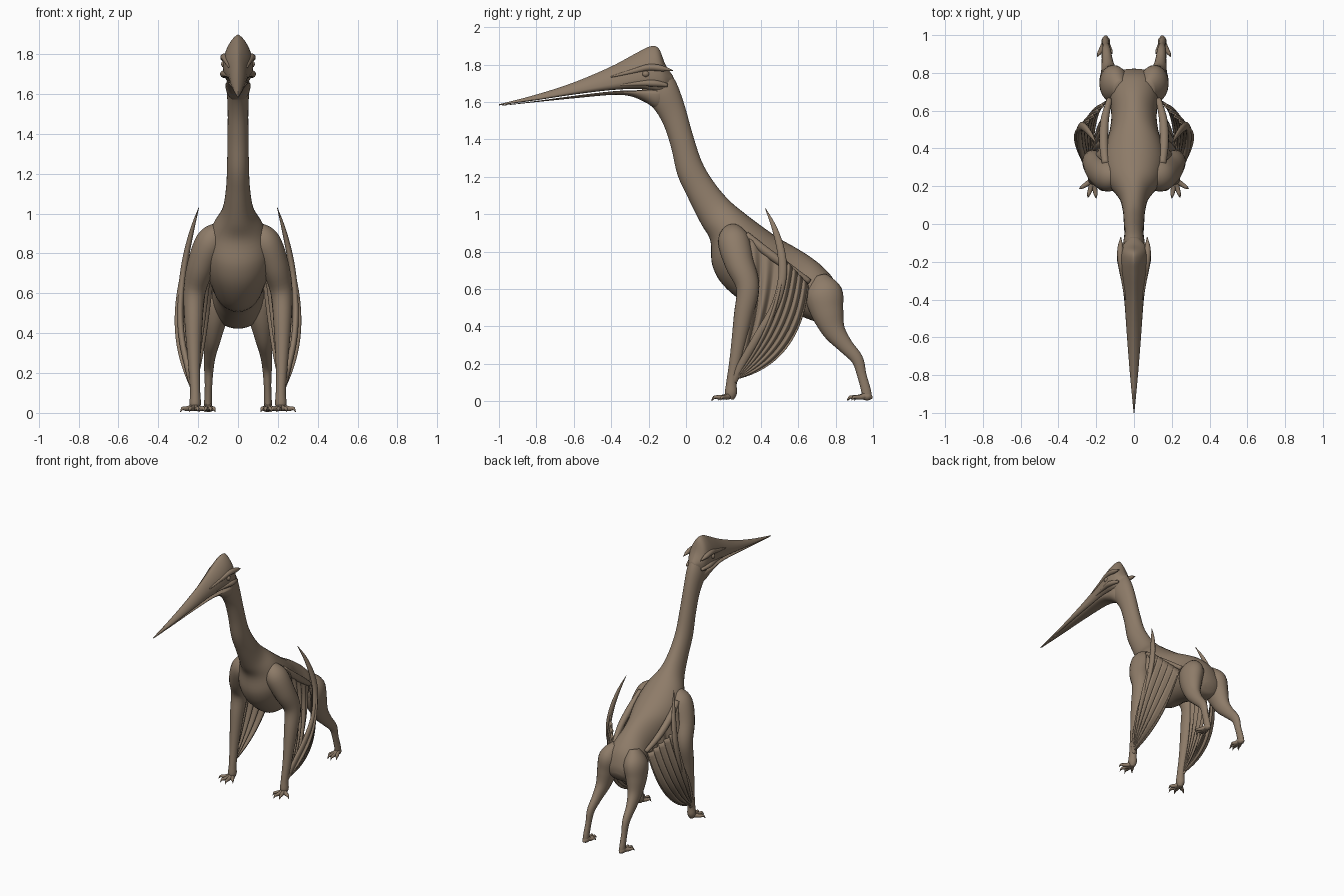
import bpy, bmesh, math
from mathutils import Vector

skin = bpy.data.materials.new("brown skin")
skin.diffuse_color = (0.27, 0.20, 0.14, 1)


def smooth_path(keys, n=5):
    """Catmull-Rom through tuples of any length."""
    out = []
    for i in range(len(keys) - 1):
        p0, p1 = keys[max(i - 1, 0)], keys[i]
        p2, p3 = keys[i + 1], keys[min(i + 2, len(keys) - 1)]
        for k in range(n):
            t = k / n
            out.append([0.5 * (2 * b + (c - a) * t + (2 * a - 5 * b + 4 * c - d) * t * t
                               + (3 * b - a - 3 * c + d) * t ** 3)
                        for a, b, c, d in zip(p0, p1, p2, p3)])
    out.append(list(keys[-1]))
    return out


def mesh_object(name, rings, closed=True, mirror=False, thick=0):
    bm = bmesh.new()
    rows = [[bm.verts.new(p) for p in r] for r in rings]
    m = len(rows[0])
    for a, b in zip(rows, rows[1:]):
        for j in range(m if closed else m - 1):
            k = (j + 1) % m
            bm.faces.new((a[j], a[k], b[k], b[j]))
    if closed:
        bm.faces.new(rows[0])
        bm.faces.new(rows[-1])
    bmesh.ops.recalc_face_normals(bm, faces=bm.faces)
    for f in bm.faces:
        f.smooth = True
    me = bpy.data.meshes.new(name)
    bm.to_mesh(me)
    bm.free()
    me.materials.append(skin)
    ob = bpy.data.objects.new(name, me)
    bpy.context.collection.objects.link(ob)
    if thick:
        s = ob.modifiers.new("thickness", 'SOLIDIFY')
        s.thickness, s.offset = thick, 0
    if mirror:
        ob.modifiers.new("mirror", 'MIRROR')
    return ob


def tube(name, keys, squash=1.0, sides=14, n=5, mirror=True):
    """Tapered tube through (x, y, z, radius); squash scales it across x."""
    path = smooth_path(keys, n)
    rings = []
    for i, p in enumerate(path):
        c = Vector(p[:3])
        t = (Vector(path[min(i + 1, len(path) - 1)][:3])
             - Vector(path[max(i - 1, 0)][:3])).normalized()
        u = Vector((1, 0, 0))
        u = (u - t * u.dot(t)).normalized()
        v = t.cross(u)
        r = max(p[3], 0.001)
        rings.append([c + u * (r * squash * math.cos(a)) + v * (r * math.sin(a))
                      for a in (2 * math.pi * k / sides for k in range(sides))])
    return mesh_object(name, rings, mirror=mirror)


# Neck and torso: back (y, z), belly (y, z), half width
body = [(-.11, 1.79, -.27, 1.63, .045), (-.055, 1.71, -.19, 1.585, .058),
        (-.01, 1.59, -.125, 1.49, .052), (.035, 1.43, -.08, 1.36, .052),
        (.085, 1.28, -.045, 1.21, .055), (.15, 1.17, .01, 1.09, .06),
        (.23, 1.075, .08, .95, .08), (.32, 1.0, .13, .86, .13),
        (.42, .925, .14, .73, .165), (.50, .87, .20, .62, .165),
        (.58, .825, .33, .52, .135), (.66, .775, .47, .50, .12),
        (.73, .72, .60, .46, .13), (.79, .65, .70, .425, .13),
        (.82, .56, .77, .43, .10), (.82, .50, .80, .46, .04)]
rings = []
for ty, tz, by, bz, w in smooth_path(body, 5):
    mid = Vector((0, (ty + by) / 2, (tz + bz) / 2))
    half = Vector((0, (ty - by) / 2, (tz - bz) / 2))
    rings.append([mid + half * math.sin(a) + Vector((w * math.cos(a), 0, 0))
                  for a in (2 * math.pi * k / 32 for k in range(32))])
mesh_object("neck_and_torso", rings)


def head_loft(name, keys, top_pow, low_pow):
    """Keys: y, top z, widest z, bottom z, half width."""
    rings = []
    for y, zt, zw, zb, w in smooth_path(keys, 5):
        ring = []
        for k in range(28):
            a = 2 * math.pi * k / 28
            c, s = math.cos(a), math.sin(a)
            x = w * math.copysign(abs(c) ** (top_pow if s > 0 else low_pow), c)
            ring.append((x, y, zw + (zt - zw if s > 0 else zw - zb) * s))
        rings.append(ring)
    return mesh_object(name, rings)


# Skull with crest and upper beak, then lower jaw
head_loft("skull_and_upper_beak", [
    (-.07, 1.74, 1.72, 1.69, .02), (-.11, 1.80, 1.73, 1.65, .058),
    (-.145, 1.885, 1.735, 1.65, .072), (-.19, 1.898, 1.735, 1.66, .076),
    (-.26, 1.865, 1.725, 1.67, .072), (-.40, 1.79, 1.695, 1.664, .052),
    (-.60, 1.705, 1.655, 1.64, .037), (-.80, 1.64, 1.617, 1.61, .021),
    (-1.0, 1.588, 1.585, 1.582, .002)], 1.5, .5)
head_loft("lower_jaw", [
    (-.09, 1.68, 1.65, 1.58, .035), (-.15, 1.675, 1.64, 1.56, .06),
    (-.22, 1.665, 1.65, 1.60, .062), (-.30, 1.662, 1.655, 1.632, .055),
    (-.40, 1.657, 1.65, 1.638, .044), (-.60, 1.633, 1.63, 1.62, .030),
    (-.80, 1.606, 1.604, 1.60, .016), (-.985, 1.583, 1.582, 1.58, .002)], .6, 1.0)

# Brow ridges, cheek ridges and eyes
tube("brow_ridge", [(.045, -.40, 1.735, .004), (.058, -.28, 1.765, .013),
                    (.068, -.20, 1.785, .018), (.072, -.13, 1.78, .016),
                    (.07, -.07, 1.768, .002)])
tube("cheek_ridge", [(.05, -.36, 1.69, .004), (.066, -.24, 1.70, .014),
                     (.072, -.17, 1.70, .018), (.06, -.10, 1.69, .01)])
tube("eye", [(.066, -.235, 1.75, .003), (.067, -.228, 1.75, .013), (.067, -.215, 1.75, .018),
             (.067, -.202, 1.75, .013), (.066, -.195, 1.75, .003)], n=2)

# Front limb, standing on the hand
tube("front_limb", [(.09, .25, .92, .05), (.135, .255, .86, .085), (.185, .285, .74, .078),
                    (.218, .33, .61, .062), (.223, .305, .45, .05), (.22, .27, .25, .034),
                    (.215, .245, .11, .028), (.215, .24, .045, .032), (.215, .235, .012, .02)],
     squash=.9, sides=20)

# Hind limb
tube("thigh", [(.07, .71, .66, .05), (.10, .735, .58, .10), (.118, .755, .48, .088),
               (.13, .79, .38, .062), (.14, .85, .30, .042), (.146, .915, .225, .032),
               (.148, .94, .14, .025), (.15, .962, .06, .026), (.15, .968, .02, .026)],
     squash=.75, sides=20)

# Fingers and toes with claws
digits = {"finger": ((.215, .235, .03), [(.165, .175), (.20, .135), (.245, .14), (.29, .185)]),
          "toe": ((.15, .965, .03), [(.115, .90), (.135, .865), (.165, .86), (.195, .885)])}
for kind, (root, tips) in digits.items():
    for i, (tx, ty) in enumerate(tips):
        rx, ry, rz = root
        tube(f"{kind}_{i + 1}", [
            (rx, ry, rz, .018), (rx + (tx - rx) * .4, ry + (ty - ry) * .4, .022, .014),
            (rx + (tx - rx) * .7, ry + (ty - ry) * .7, .022, .011),
            (rx + (tx - rx) * .85, ry + (ty - ry) * .85, .022, .008),
            (tx, ty, .004, .001)], sides=10, n=3)
tube("heel", [(.15, .94, .03, .02), (.15, .975, .025, .022), (.15, .997, .018, .006)], sides=10)

# Long folded wing finger
tube("wing_finger", [(.22, .25, .10, .02), (.25, .31, .22, .022), (.28, .39, .36, .022),
                     (.29, .475, .51, .022), (.28, .515, .66, .023), (.26, .51, .79, .022),
                     (.23, .475, .92, .015), (.197, .425, 1.03, .002)], squash=.7)
# Upper edge of the wing along the flank
tube("flank_fold", [(.15, .32, .89, .02), (.16, .43, .80, .024), (.155, .55, .715, .022),
                    (.13, .66, .64, .015)])


def pleated_sheet(name, ctrl, end, pleats, depth):
    """Fan of strands from the wrist; ctrl and end run from first to last strand."""
    root = Vector((.225, .265, .12))
    rows = []
    count = pleats * 10
    for i in range(count + 1):
        u = i / count
        c = Vector(ctrl[0]).lerp(Vector(ctrl[1]), u)
        e = Vector(end[0]).lerp(Vector(end[1]), u)
        row = []
        for k in range(25):
            t = k / 24
            p = root * (1 - t) ** 2 + c * (2 * t * (1 - t)) + e * t * t
            p.x += depth * math.sin(2 * math.pi * pleats * u) * math.sin(math.pi * (.1 + .8 * t))
            row.append(p)
        rows.append(row)
    return mesh_object(name, rows, closed=False, mirror=True, thick=.008)


# Folded wing membranes, outer and inner
pleated_sheet("outer_wing_membrane", [(.345, .485, .405), (.26, .61, .20)],
              [(.265, .52, .77), (.14, .655, .62)], 5, .022)
pleated_sheet("inner_wing_membrane", [(.235, .38, .50), (.19, .56, .26)],
              [(.17, .34, .87), (.13, .64, .65)], 4, .014)
